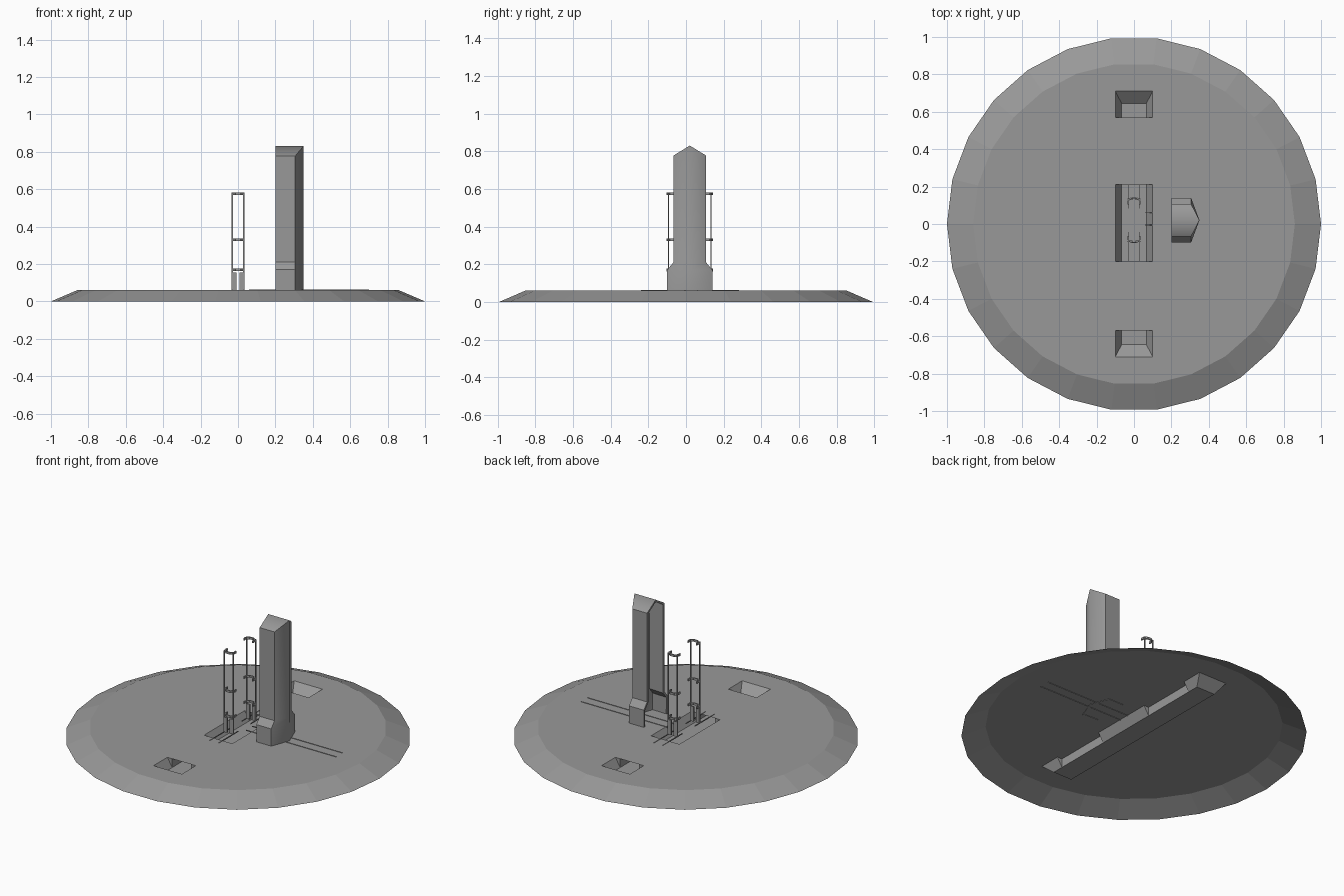
import bpy, bmesh, math
from mathutils import Vector

if "Cube" in bpy.data.objects:
    bpy.data.objects.remove(bpy.data.objects["Cube"])

concrete = bpy.data.materials.new("grey concrete")
concrete.use_nodes = True
GREY = (0.318, 0.318, 0.318, 1)
concrete.diffuse_color = GREY
concrete.node_tree.nodes["Principled BSDF"].inputs["Base Color"].default_value = GREY

DECK = 0.06      # deck height
MID = 0.02       # y centre of tower and masts


def finish(bm, name):
    bmesh.ops.remove_doubles(bm, verts=bm.verts, dist=1e-5)
    mesh = bpy.data.meshes.new(name)
    bm.to_mesh(mesh)
    bm.free()
    mesh.materials.append(concrete)
    ob = bpy.data.objects.new(name, mesh)
    bpy.context.collection.objects.link(ob)
    return ob


def face(bm, points):
    return bm.faces.new([bm.verts.new(p) for p in points])


def box(bm, lo, hi):
    lo, hi = Vector(lo), Vector(hi)
    cube = bmesh.ops.create_cube(bm, size=1)["verts"]
    for v in cube:
        v.co = (lo + hi) / 2 + v.co * (hi - lo)


def rect(hx, y0, y1, z):
    return [(-hx, y0, z), (hx, y0, z), (hx, y1, z), (-hx, y1, z)]


def loop(bm, points):
    vs = [bm.verts.new(p) for p in points]
    return [bm.edges.new((vs[i], vs[i - 1])) for i in range(len(vs))]


# Deck: open-bottomed sloped shell with three rectangular openings
SIDES = 26
holes = [(-0.71, -0.57), (-0.2, 0.21), (0.57, 0.71)]


def ring(r, z):
    return [(r * math.cos(i * math.tau / SIDES), r * math.sin(i * math.tau / SIDES), z)
            for i in range(SIDES)]


bm = bmesh.new()
edges = loop(bm, ring(0.86, DECK))
for y0, y1 in holes:
    edges += loop(bm, rect(0.1, y0, y1, DECK))
bmesh.ops.triangle_fill(bm, edges=edges, use_beauty=True, normal=(0, 0, 1))
bmesh.ops.dissolve_limit(bm, angle_limit=0.01, verts=bm.verts, edges=bm.edges)
low, top = ring(1, 0), ring(0.86, DECK)
for i in range(SIDES):
    face(bm, [low[i - 1], low[i], top[i], top[i - 1]])
finish(bm, "deck")

# Trench: flared under the openings, straight under the covered stretches
FLOOR, HALF, END = 0.004, 0.066, 0.645
bm = bmesh.new()
face(bm, rect(HALF, -END, END, FLOOR))
for s in (-1, 1):
    for y0, y1 in holes:
        b0, b1 = max(y0, -END), min(y1, END)
        pts = [(s * HALF, b0, FLOOR), (s * HALF, b1, FLOOR), (s * 0.1, y1, DECK), (s * 0.1, y0, DECK)]
        face(bm, pts if s < 0 else pts[::-1])
        # cheeks closing the flare beside the covered stretches
        for y in (y0, y1):
            if abs(y) < END:
                face(bm, [(s * HALF, y, FLOOR), (s * 0.1, y, DECK), (s * HALF, y, DECK)])
    for y0, y1 in ((-0.57, -0.2), (0.21, 0.57)):
        pts = [(s * HALF, y0, FLOOR), (s * HALF, y1, FLOOR), (s * HALF, y1, DECK), (s * HALF, y0, DECK)]
        face(bm, pts if s < 0 else pts[::-1])
    pts = [(-HALF, s * END, FLOOR), (HALF, s * END, FLOOR), (0.1, s * 0.71, DECK), (-0.1, s * 0.71, DECK)]
    face(bm, pts if s < 0 else pts[::-1])
finish(bm, "trench")

# Service tower: folded shell, open towards the masts, with a pitched roof
bm = bmesh.new()


def section(w, z, peak):
    return [(0.2, MID - w, z), (0.305, MID - w, z), (0.35, MID, peak), (0.305, MID + w, z), (0.2, MID + w, z)]


FOOT = DECK - 0.003
levels = [section(0.12, FOOT, FOOT), section(0.12, 0.17, 0.17), section(0.087, 0.21, 0.21),
          section(0.087, 0.777, 0.83)]
for a, b in zip(levels, levels[1:]):
    for i in range(4):
        face(bm, [a[i], a[i + 1], b[i + 1], b[i]])
eave, ridge = levels[-1], (0.2, MID, 0.83)
face(bm, [eave[0], eave[1], eave[2], ridge])
face(bm, [ridge, eave[2], eave[3], eave[4]])
bmesh.ops.remove_doubles(bm, verts=bm.verts, dist=1e-5)

# Soft prow and ridge, all other folds crisp
for f in bm.faces:
    f.smooth = True
for e in bm.edges:
    centred = all(abs(v.co.y - MID) < 1e-4 for v in e.verts)
    prow_step = any(v.co.x > 0.34 for v in e.verts) and all(v.co.z < 0.5 for v in e.verts)
    e.smooth = centred or prow_step
tower = finish(bm, "service_tower")
wall = tower.modifiers.new("wall", "SOLIDIFY")
wall.thickness = 0.014
wall.offset = -1
crisp = tower.modifiers.new("crisp_folds", "EDGE_SPLIT")
crisp.split_angle = math.radians(75)

# Masts: twin posts on plate feet, tied by three clamps
CLAMP = [(-0.031, -0.03), (-0.031, -0.008), (-0.014, 0.006), (0.014, 0.006), (0.031, -0.008), (0.031, -0.03)]


def bar(bm, a, b, t, z0, z1):
    a, b = Vector((*a, 0)), Vector((*b, 0))
    side = (b - a).normalized().cross(Vector((0, 0, 1))) * t / 2
    base = [a - side, a + side, b + side, b - side]
    vs = [bm.verts.new(p + Vector((0, 0, z))) for z in (z0, z1) for p in base]
    for f in ((3, 2, 1, 0), (4, 5, 6, 7), (0, 1, 5, 4), (1, 2, 6, 5), (2, 3, 7, 6), (3, 0, 4, 7)):
        bm.faces.new([vs[i] for i in f])


for s, side in ((-1, "front"), (1, "back")):
    bm = bmesh.new()
    y = MID + s * 0.113
    for x in (-0.031, 0.031):
        box(bm, (x - 0.003, y - 0.003, DECK), (x + 0.003, y + 0.003, 0.58))
        inner = x * 0.3
        box(bm, (min(x, inner), y - 0.004, DECK), (max(x, inner), y + 0.004, 0.155))
        # slide rail under the foot
        bar(bm, (x, y - s * 0.05), (x, MID + s * 0.26), 0.004, DECK - 0.003, DECK + 0.003)
    finish(bm, side + "_mast")
    bm = bmesh.new()
    for z in (0.17, 0.33, 0.575):
        for a, b in zip(CLAMP, CLAMP[1:]):
            bar(bm, (a[0], y + s * a[1]), (b[0], y + s * b[1]), 0.007, z - 0.007, z + 0.007)
    finish(bm, side + "_clamps")

# Tower rails running out from the opening
bm = bmesh.new()
for y in (-0.005, 0.06):
    bar(bm, (0.06, y), (0.7, y), 0.004, DECK - 0.003, DECK + 0.003)
finish(bm, "tower_rails")
